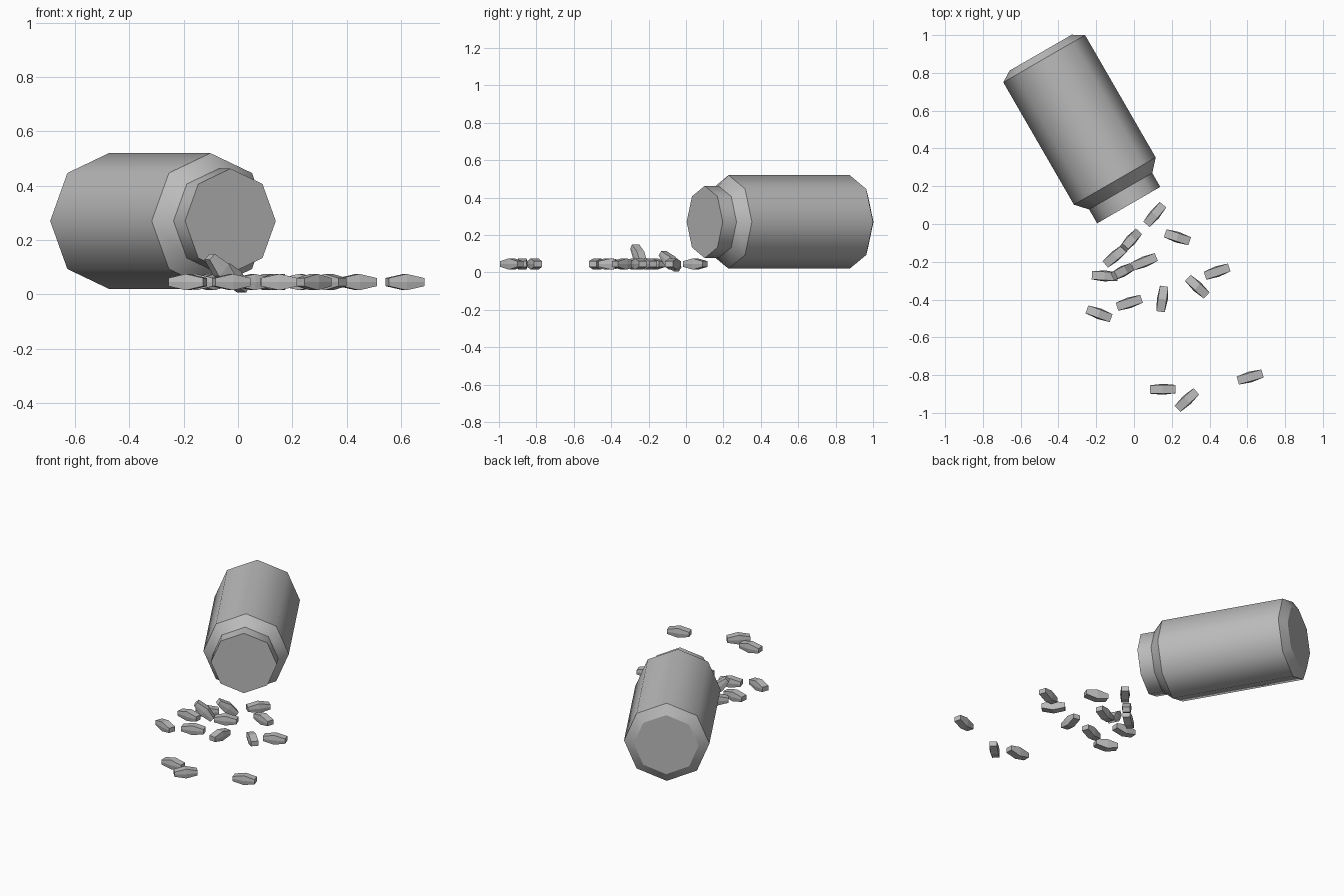
import bpy, bmesh
from math import sin, cos, pi, radians
from mathutils import Matrix, Vector

cube = bpy.data.objects.get("Cube")
if cube:
    bpy.data.objects.remove(cube, do_unlink=True)

grey = bpy.data.materials.new("plain grey")
grey.use_nodes = True
colour = (0.5, 0.5, 0.5, 1)
grey.diffuse_color = colour
grey.node_tree.nodes["Principled BSDF"].inputs["Base Color"].default_value = colour


def loft(name, sections, smooth):
    """Skin a list of closed cross-sections, capping both ends."""
    bm = bmesh.new()
    rings = [[bm.verts.new(p) for p in s] for s in sections]
    for a, b in zip(rings, rings[1:]):
        for i in range(len(a)):
            j = (i + 1) % len(a)
            bm.faces.new((a[i], a[j], b[j], b[i])).smooth = smooth
    bm.faces.new(rings[0])
    bm.faces.new(rings[-1])
    # Keep the rims crisp between the bands
    for ring in rings:
        for i, v in enumerate(ring):
            bm.edges.get((v, ring[(i + 1) % len(ring)])).smooth = False
    bmesh.ops.recalc_face_normals(bm, faces=bm.faces)
    mesh = bpy.data.meshes.new(name)
    bm.to_mesh(mesh)
    bm.free()
    mesh.materials.append(grey)
    return mesh


def place(name, mesh, location, turn, tilt=0):
    ob = bpy.data.objects.new(name, mesh)
    ob.location = location
    ob.rotation_euler = (0, radians(tilt), radians(turn))
    bpy.context.collection.objects.link(ob)


# Bottle: eight-sided, lying down, neck first (distance along axis, radius)
profile = [(0, .193), (.085, .193), (.147, .25), (.895, .25), (.932, .19)]
sides = 8
bottle = loft("bottle", [[(t, r * cos(2 * pi * i / sides), r * sin(2 * pi * i / sides))
                          for i in range(sides)] for t, r in profile], True)
place("bottle", bottle, (-.028, .1, .27), 120)


# Pill: long hexagonal tablet with bulging sides
def pill_section(x, width, bulge, height):
    return [(x, width, height), (x, bulge, 0), (x, width, -height),
            (x, -width, -height), (x, -bulge, 0), (x, -width, height)]


pill = loft("pill", [pill_section(-.068, .022, .022, .015),
                     pill_section(0, .022, .029, .03),
                     pill_section(.068, .022, .022, .015)], False)

# Spilled pills (x, y, turn)
flat = [(.11, .05, 50), (.23, -.07, -18), (-.1, -.17, 40), (-.155, -.275, -3),
        (.055, -.2, 22), (.15, -.397, 82), (.335, -.332, -43), (.44, -.252, 19),
        (-.025, -.417, 18), (-.185, -.475, -20), (.152, -.875, 1),
        (.28, -.932, 43), (.615, -.81, 16)]
for n, (x, y, turn) in enumerate(flat, 1):
    place(f"pill_{n}", pill, (x, y, .045), turn)

# Two pills leaning on the others
place("leaning_pill_front", pill, (-.062, -.252, .09), 27, 45)
place("leaning_pill_back", pill, (-.016, -.085, .06), 48, 38)
